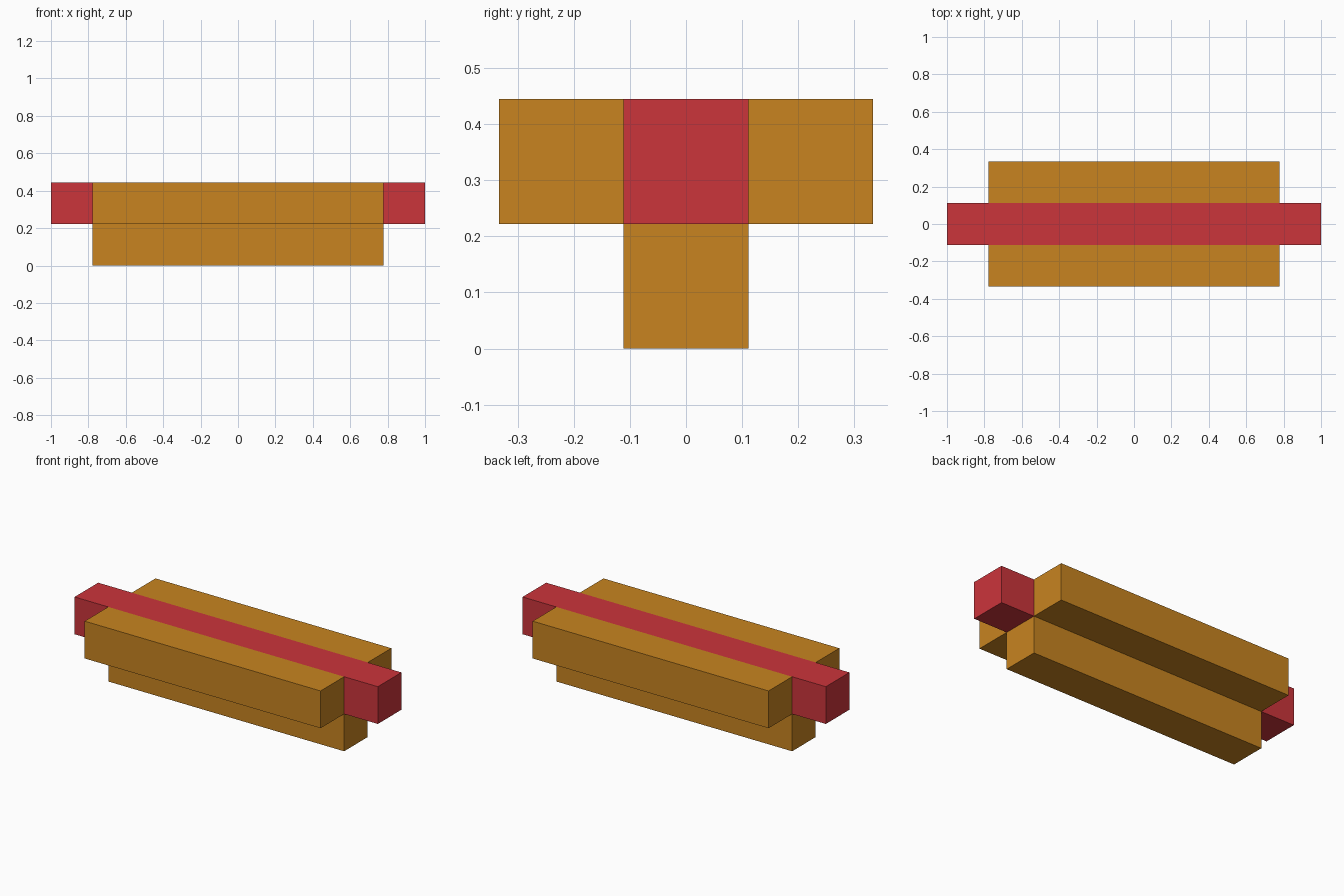
import bpy

if "Cube" in bpy.data.objects:
    bpy.data.objects.remove(bpy.data.objects["Cube"])

U = 2 / 9  # square section of every bar


def material(name, rgb):
    m = bpy.data.materials.new(name)
    m.diffuse_color = (*rgb, 1)
    m.use_nodes = True
    m.node_tree.nodes["Principled BSDF"].inputs["Base Color"].default_value = m.diffuse_color
    return m


red = material("red", (0.60, 0.035, 0.044))
orange = material("orange", (0.578, 0.231, 0.0144))


def bar(name, units_long, y, z, mat):
    bpy.ops.mesh.primitive_cube_add(size=1, location=(0, y, z))
    ob = bpy.context.object
    ob.name = name
    ob.scale = (units_long * U, U, U)
    bpy.ops.object.transform_apply(location=False, rotation=False, scale=True)
    ob.data.materials.append(mat)


# Long red core, sticking out at both ends
bar("core_bar", 9, 0, 1.5 * U, red)

# Shorter orange bars on both sides and underneath
for side, s in (("front", -1), ("back", 1)):
    bar(side + "_bar", 7, s * U, 1.5 * U, orange)
bar("lower_bar", 7, 0, 0.5 * U, orange)
